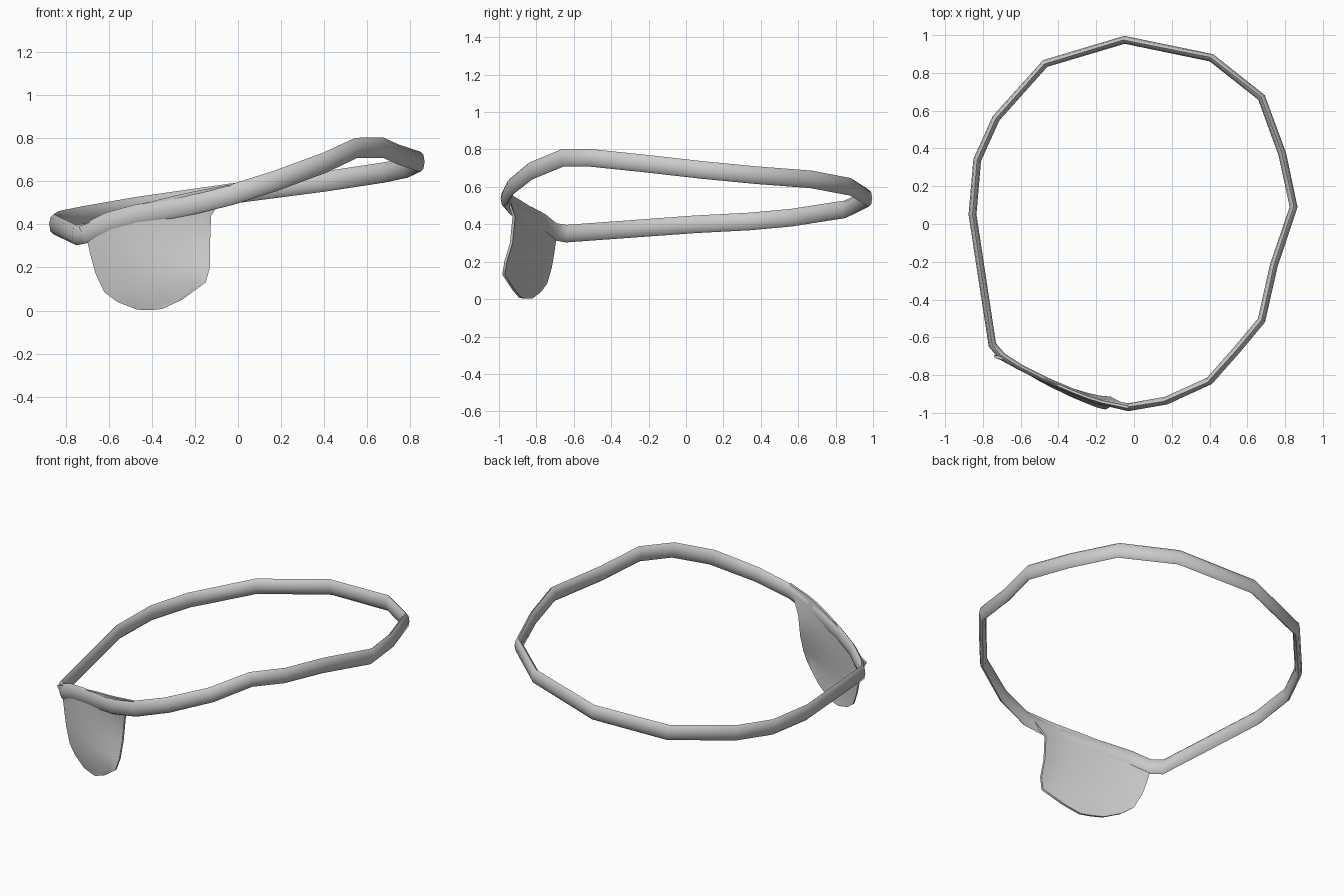
import bpy, bmesh, math
from mathutils import Vector

if "Cube" in bpy.data.objects:
    bpy.data.objects.remove(bpy.data.objects["Cube"])

grey = bpy.data.materials.new("soft grey")
grey.use_nodes = True
grey.diffuse_color = (0.6, 0.6, 0.6, 1)
grey.node_tree.nodes["Principled BSDF"].inputs["Base Color"].default_value = (0.6, 0.6, 0.6, 1)


def finish(bm, name):
    bmesh.ops.recalc_face_normals(bm, faces=bm.faces)
    mesh = bpy.data.meshes.new(name)
    bm.to_mesh(mesh)
    bm.free()
    obj = bpy.data.objects.new(name, mesh)
    bpy.context.collection.objects.link(obj)
    mesh.materials.append(grey)
    bpy.ops.object.select_all(action="DESELECT")
    obj.select_set(True)
    bpy.context.view_layer.objects.active = obj
    bpy.ops.object.shade_smooth_by_angle(angle=math.radians(50))
    return obj


# Centre line of the head strap, from the back round the left side
path = [Vector(p) for p in (
    (-.05, .975, .54), (.41, .88, .60), (.675, .67, .64), (.785, .37, .663),
    (.845, .09, .69), (.74, -.22, .725), (.675, -.51, .755), (.55, -.66, .755),
    (.40, -.83, .685), (.17, -.935, .60), (-.03, -.97, .537), (-.20, -.935, .495),
    (-.33, -.885, .47), (-.47, -.825, .445), (-.60, -.76, .41), (-.70, -.70, .36),
    (-.75, -.64, .35), (-.855, .05, .40), (-.83, .34, .415), (-.73, .56, .435),
    (-.47, .85, .48))]

# Strap: oval band swept round the closed path
SIDES = 8
bm = bmesh.new()
rings = []
for i, p in enumerate(path):
    before = (p - path[i - 1]).normalized()
    after = (path[(i + 1) % len(path)] - p).normalized()
    along = (before + after).normalized()
    side = along.cross(Vector((0, 0, 1))).normalized()
    up = side.cross(along)
    thick = .016 if -.65 < p.x < -.1 and p.y < 0 else .021
    ring = []
    for k in range(SIDES):
        a = math.tau * k / SIDES
        ring.append(bm.verts.new(p + side * thick * math.cos(a) + up * .047 * math.sin(a)))
    rings.append(ring)
for i, ring in enumerate(rings):
    nxt = rings[(i + 1) % len(rings)]
    for k in range(SIDES):
        j = (k + 1) % SIDES
        bm.faces.new((ring[k], ring[j], nxt[j], nxt[k]))
finish(bm, "head_strap")


# Patch: thin curved shell hanging from the front of the strap
def strap_y(x):
    for a, b in zip(path[9:15], path[10:16]):
        if b.x <= x <= a.x:
            return a.y + (b.y - a.y) * (a.x - x) / (a.x - b.x)
    return path[15].y


# Rows: left end x, z, right end x, z, then depth shift of the right end
rows = ((-.74, .39, -.03, .585, 0), (-.70, .325, -.125, .44, .03),
        (-.68, .24, -.13, .30, .015), (-.66, .17, -.13, .20, -.015),
        (-.62, .085, -.15, .13, -.03), (-.56, .04, -.26, .05, -.01),
        (-.47, .005, -.35, .008, -.01))
bow = (.022, .015, 0, 0, -.01, -.01, -.004)
COLS = 10
bm = bmesh.new()
front, back = [], []
for r, (x0, z0, x1, z1, shift) in enumerate(rows):
    row_f, row_b = [], []
    for c in range(COLS + 1):
        u = c / COLS
        x = x0 + (x1 - x0) * u
        arch = math.sin(math.pi * u)
        z = z0 + (z1 - z0) * u + bow[r] * arch
        mid = math.sin(math.pi * r / (len(rows) - 1)) * arch
        y = strap_y(x) + shift * u ** 2 - .012 * mid
        half = .007 + .005 * mid
        row_f.append(bm.verts.new((x, y - half, max(z, 0))))
        row_b.append(bm.verts.new((x, y + half, max(z, 0))))
    front.append(row_f)
    back.append(row_b)
for grid in (front, back):
    for a, b in zip(grid, grid[1:]):
        for c in range(COLS):
            bm.faces.new((a[c], a[c + 1], b[c + 1], b[c]))


# Rim joining the two sheets
def border(g):
    return (g[0] + [row[-1] for row in g[1:]] + g[-1][-2::-1]
            + [row[0] for row in g[-2:0:-1]])


rim_f, rim_b = border(front), border(back)
for i in range(len(rim_f)):
    bm.faces.new((rim_f[i - 1], rim_f[i], rim_b[i], rim_b[i - 1]))
finish(bm, "eye_patch")
